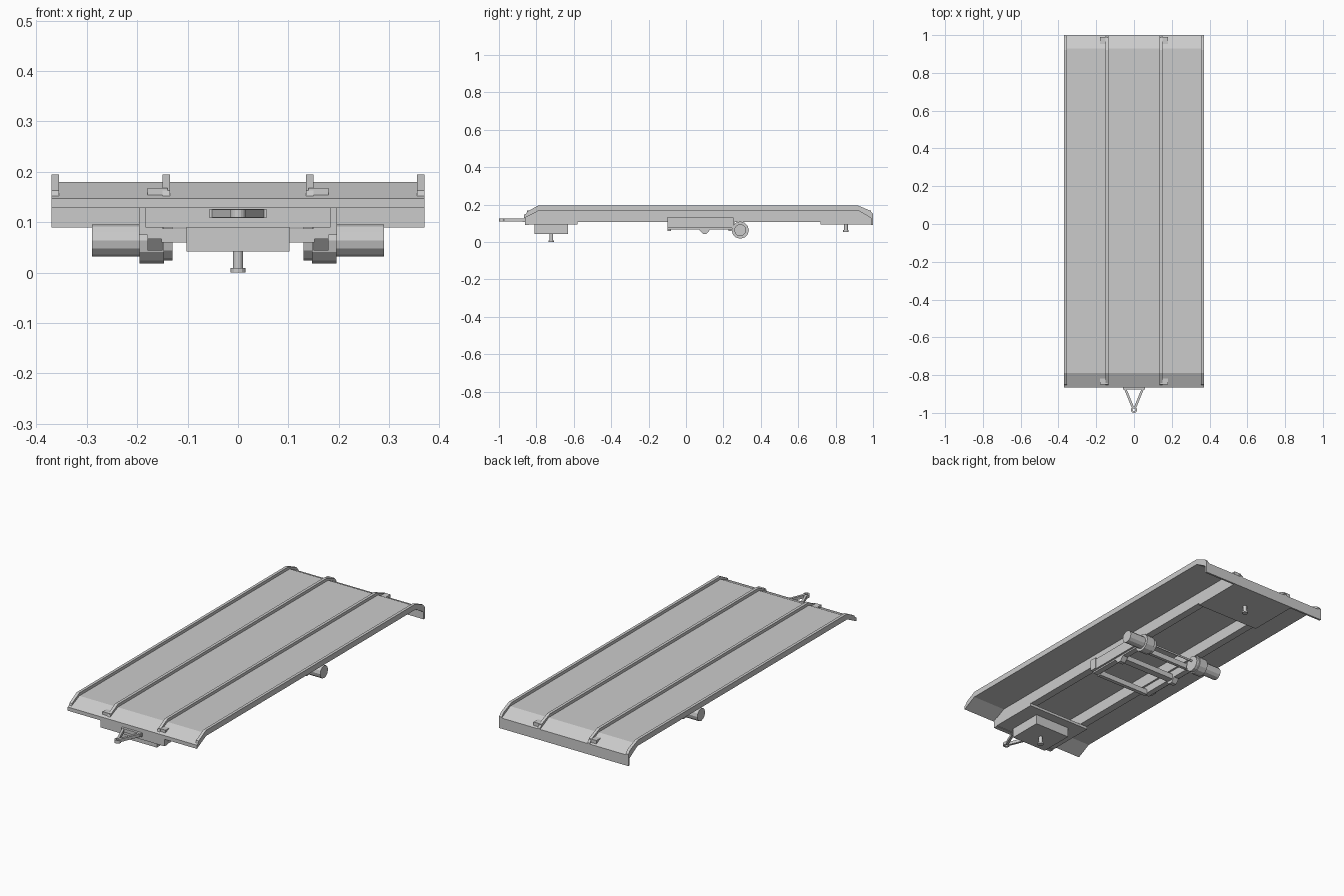
import bpy, bmesh, math
from mathutils import Matrix, Vector

default = bpy.data.objects.get("Cube")
if default:
    bpy.data.objects.remove(default, do_unlink=True)


def finish(name, bm):
    bmesh.ops.recalc_face_normals(bm, faces=bm.faces)
    mesh = bpy.data.meshes.new(name)
    bm.to_mesh(mesh)
    bm.free()
    obj = bpy.data.objects.new(name, mesh)
    bpy.context.collection.objects.link(obj)
    return obj


def box(name, x, y, z):
    """Box from (min, max) pairs."""
    bm = bmesh.new()
    size = [b - a for a, b in (x, y, z)]
    mid = [(a + b) / 2 for a, b in (x, y, z)]
    bmesh.ops.create_cube(bm, size=1, matrix=Matrix.Translation(mid) @ Matrix.Diagonal((*size, 1)))
    return finish(name, bm)


def extrude_side(name, profile, x0, x1):
    """Extrude a (y, z) side profile from x0 to x1."""
    bm = bmesh.new()
    face = bm.faces.new([bm.verts.new((x0, y, z)) for y, z in profile])
    geom = bmesh.ops.extrude_face_region(bm, geom=[face])["geom"]
    verts = [v for v in geom if isinstance(v, bmesh.types.BMVert)]
    bmesh.ops.translate(bm, verts=verts, vec=(x1 - x0, 0, 0))
    return finish(name, bm)


def rod(name, start, end, radius, sides=12):
    start, end = Vector(start), Vector(end)
    axis = end - start
    turn = axis.to_track_quat("Z", "Y").to_matrix().to_4x4()
    bm = bmesh.new()
    bmesh.ops.create_cone(bm, cap_ends=True, segments=sides, radius1=radius, radius2=radius,
                          depth=axis.length, matrix=Matrix.Translation((start + end) / 2) @ turn)
    return finish(name, bm)


# Deck sheet with bent front lip and rear flap
extrude_side("deck", [(-.865, .147), (-.79, .18), (.93, .18), (1, .145), (1, .09),
                      (.99, .09), (.99, .128), (.925, .166), (-.79, .166), (-.865, .128)], -.37, .37)

# Raised ribs along the deck
rib = [(-.855, .147), (-.85, .163), (-.79, .195), (.92, .195), (.985, .168),
       (1, .15), (1, .135), (.925, .166), (-.79, .166)]
for i, x in enumerate((-.37, -.15, .135, .355)):
    extrude_side(f"deck_rib_{i + 1}", rib, x, x + .015)

# Chassis ends: front beam, coupling plates, box and pins
box("front_beam", (-.183, .183), (-.862, -.84), (.09, .14))
box("front_plate", (-.183, .183), (-.862, -.58), (.093, .107))
box("rear_plate", (-.183, .183), (.72, .992), (.093, .107))
box("coupling_box", (-.102, .102), (-.81, -.63), (.042, .095))
for name, y, low, high in (("front", -.72, 0, .045), ("rear", .855, .055, .095)):
    rod(f"{name}_pin", (0, y, low), (0, y, high), .01)
    rod(f"{name}_pin_flange", (0, y, low), (0, y, low + .009), .015)

# Drawbar: crossbar, two converging arms and an eye
box("drawbar_crossbar", (-.057, .057), (-.875, -.86), (.108, .126))
arm_angle = math.atan2(.043, .105)
for side, s in (("left", 1), ("right", -1)):
    arm = box(f"drawbar_arm_{side}", (-.006, .006), (-.058, .058), (-.008, .008))
    arm.location = (s * .027, -.92, .117)
    arm.rotation_euler.z = -s * arm_angle
bm = bmesh.new()
rings = [[bm.verts.new((r * math.cos(a), -.984 + r * math.sin(a), z))
          for a in (math.tau * k / 16 for k in range(16))]
         for r, z in ((.016, .109), (.016, .125), (.008, .125), (.008, .109))]
for i, ring in enumerate(rings):
    following = rings[(i + 1) % len(rings)]
    for k in range(16):
        n = (k + 1) % 16
        bm.faces.new((ring[k], ring[n], following[n], following[k]))
finish("drawbar_eye", bm)

# Long rails, suspension and wheels, mirrored to each side
arm_profile = [(-.10, .11), (-.10, .067), (.07, .067), (.09, .044), (.11, .044),
               (.13, .067), (.26, .067), (.26, .11)]
for side, s in (("left", 1), ("right", -1)):
    def across(a, b):
        return tuple(sorted((s * a, s * b)))

    box(f"chassis_rail_{side}", across(.14, .18), (-.85, .99), (.107, .168))
    extrude_side(f"suspension_arm_{side}", arm_profile, s * .15, s * .18)
    box(f"suspension_bracket_{side}", across(.178, .19), (-.10, .255), (.075, .13))
    box(f"bracket_tab_{side}", across(.18, .196), (-.10, -.065), (.075, .135))
    rod(f"wheel_{side}", (s * .147, .29, .064), (s * .195, .29, .064), .046)
    rod(f"wheel_inner_step_{side}", (s * .13, .29, .064), (s * .147, .29, .064), .04)
    rod(f"wheel_drum_{side}", (s * .19, .29, .064), (s * .29, .29, .064), .032)

# Cross members between the suspension arms
for i, (y, w) in enumerate(((-.09, .01), (.10, .018), (.235, .008))):
    box(f"cross_member_{i + 1}", (-.152, .152), (y - w, y + w), (.06, .088))
rod("axle", (-.185, .29, .08), (.185, .29, .08), .005)
